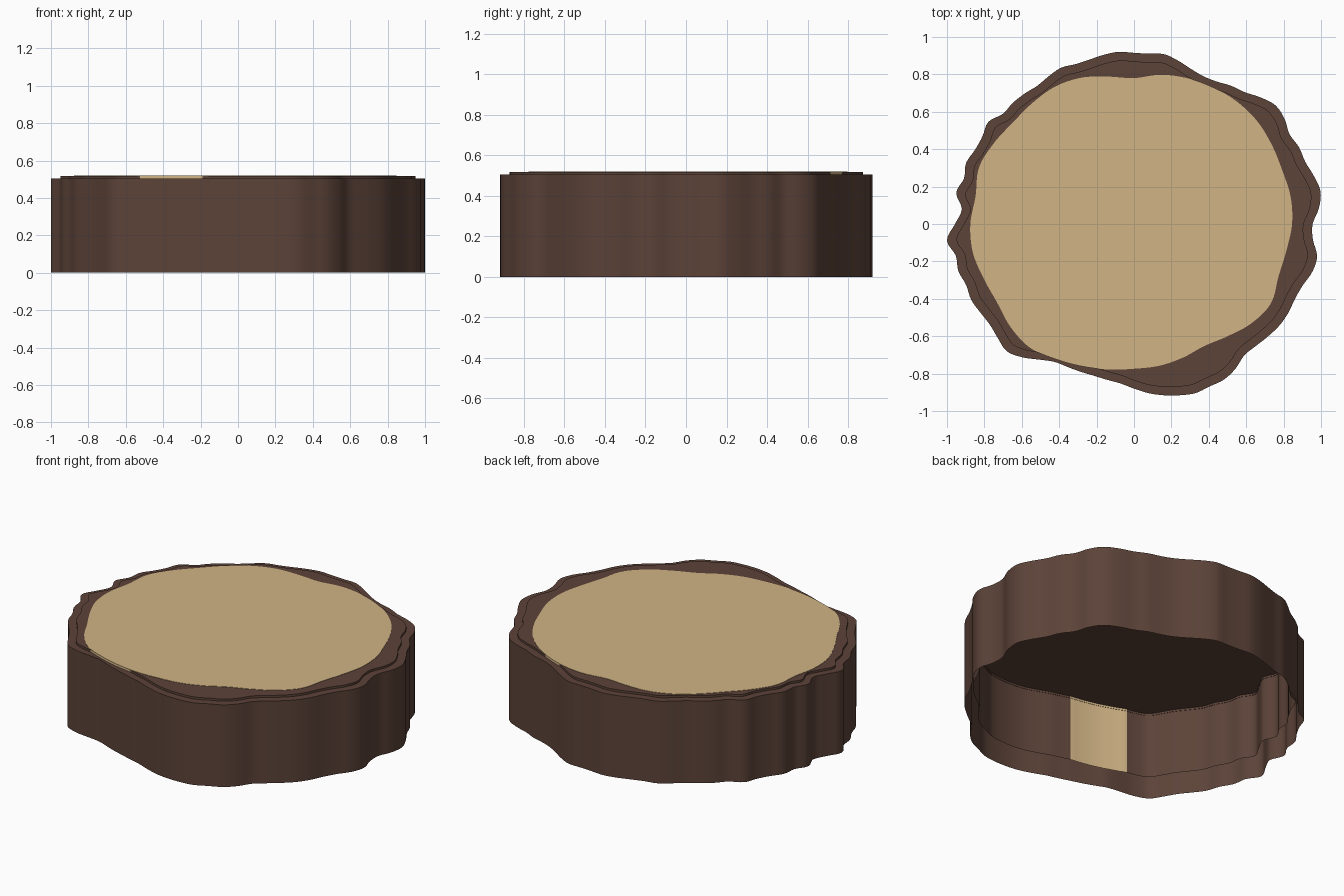
import bpy, bmesh, math

if "Cube" in bpy.data.objects:
    bpy.data.objects.remove(bpy.data.objects["Cube"])

# Radii in thousandths, evenly spaced round the log, counter-clockwise from +x
BARK = [955, 993, 1012, 995, 974, 973, 960, 982, 987, 957, 920, 903, 880, 873, 884, 905,
        922, 914, 915, 924, 919, 911, 910, 922, 912, 902, 910, 916, 916, 951, 936, 938,
        955, 941, 965, 924, 957, 1004, 968, 972, 955, 960, 948, 940, 950, 962, 930, 885,
        851, 843, 840, 839, 845, 855, 880, 908, 930, 948, 962, 958, 961, 945, 917, 922,
        935, 948, 952, 949, 960, 987, 994, 960]
WOOD = [845, 850, 843, 850, 858, 855, 844, 830, 810, 780, 800, 832, 847, 845, 845, 865,
        882, 860, 875, 875, 855, 844, 860, 864, 835, 810, 790, 774, 770, 761, 753, 782,
        823, 846, 822, 827]
N = 288                      # points round each outline
INNER_SCALE = 0.95           # inner bark outline relative to the outer one
Z_BARK, Z_INNER, Z_WOOD, Z_LOW = 0.505, 0.518, 0.52, 0.11


def material(name, rgb):
    m = bpy.data.materials.new(name)
    m.diffuse_color = (*rgb, 1)
    m.use_nodes = True
    m.node_tree.nodes["Principled BSDF"].inputs["Base Color"].default_value = m.diffuse_color
    return m


brown = material("bark brown", (0.107, 0.056, 0.040))
tan = material("wood tan", (0.640, 0.456, 0.235))


def outline(table, scale=1.0):
    """Closed smooth curve through the radii, sampled at N angles."""
    radii, n = [], len(table)
    for i in range(N):
        u = i * n / N
        k, t = int(u), u - int(u)
        a, b, c, d = (table[(k + j) % n] for j in (-1, 0, 1, 2))
        r = b + 0.5 * t * (c - a + t * (2*a - 5*b + 4*c - d + t * (3*(b - c) + d - a)))
        radii.append(r * scale / 1000)
    return radii


def ring(bm, radii, z):
    return [bm.verts.new((r * math.cos(2 * math.pi * i / N),
                          r * math.sin(2 * math.pi * i / N), z))
            for i, r in enumerate(radii)]


def bridge(bm, lower, upper):
    return [bm.faces.new((lower[i], lower[(i + 1) % N], upper[(i + 1) % N], upper[i]))
            for i in range(N)]


def finish(bm, name, mats):
    mesh = bpy.data.meshes.new(name)
    bm.to_mesh(mesh)
    bm.free()
    ob = bpy.data.objects.new(name, mesh)
    bpy.context.collection.objects.link(ob)
    for m in mats:
        mesh.materials.append(m)
    bpy.ops.object.select_all(action='DESELECT')
    ob.select_set(True)
    bpy.context.view_layer.objects.active = ob
    bpy.ops.object.shade_smooth_by_angle(angle=math.radians(30))
    return ob


outer, inner, wood = outline(BARK), outline(BARK, INNER_SCALE), outline(WOOD)
core = [max(a, b) for a, b in zip(inner, wood)]

# Outer bark: open-bottomed wall with a flat rim
bm = bmesh.new()
top = ring(bm, outer, Z_BARK)
bridge(bm, ring(bm, outer, 0), top)
bridge(bm, top, ring(bm, [r - 0.002 for r in core], Z_BARK))
finish(bm, "outer_bark", [brown])

# Inner bark: raised core, tan where the wood breaks through its wall
bm = bmesh.new()
top = ring(bm, core, Z_INNER)
for i, f in enumerate(bridge(bm, ring(bm, core, Z_LOW), top)):
    j = (i + 1) % N
    f.material_index = int(wood[i] + wood[j] > inner[i] + inner[j])
bm.faces.new(top)
finish(bm, "inner_bark", [brown, tan])

# Cut wood face: thin plate on top of the inner bark
bm = bmesh.new()
top = ring(bm, wood, Z_WOOD)
bridge(bm, ring(bm, wood, Z_INNER), top)
bm.faces.new(top)
finish(bm, "wood_face", [tan])
